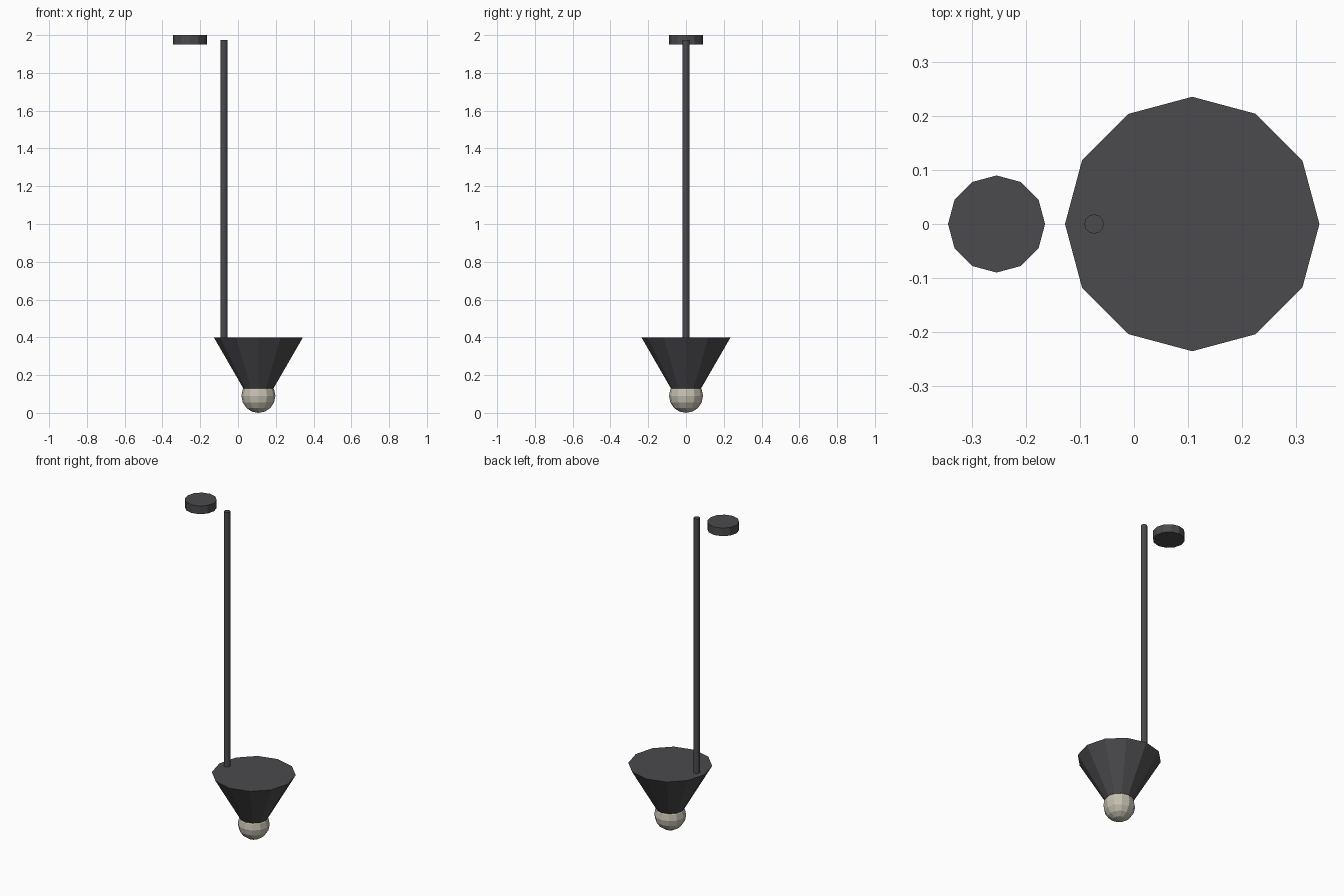
import bpy

if "Cube" in bpy.data.objects:
    bpy.data.objects.remove(bpy.data.objects["Cube"])

SHADE_X = 0.108


def material(name, color):
    mat = bpy.data.materials.new(name)
    mat.diffuse_color = (*color, 1)
    mat.use_nodes = True
    mat.node_tree.nodes["Principled BSDF"].inputs["Base Color"].default_value = mat.diffuse_color
    return mat


def frustum(name, x, z0, z1, r0, r1, sides, mat):
    bpy.ops.mesh.primitive_cone_add(vertices=sides, radius1=r0, radius2=r1,
                                    depth=z1 - z0, location=(x, 0, (z0 + z1) / 2))
    obj = bpy.context.object
    obj.name = name
    obj.data.materials.append(mat)
    return obj


dark = material("dark_metal", (0.07, 0.07, 0.075))
warm = material("warm_glass", (0.55, 0.52, 0.43))

# Ceiling mount, hanging rod and flared shade
frustum("ceiling_mount", -0.255, 1.95, 2.0, 0.09, 0.09, 12, dark)
rod = frustum("hanging_rod", -0.074, 0.40, 1.975, 0.018, 0.018, 12, dark)
frustum("lamp_shade", SHADE_X, 0.13, 0.40, 0.08, 0.236, 12, dark)

# Low-poly bulb peeking out below the shade
bpy.ops.mesh.primitive_uv_sphere_add(segments=12, ring_count=8, radius=0.09,
                                     location=(SHADE_X, 0, 0.09))
bulb = bpy.context.object
bulb.name = "bulb"
bulb.data.materials.append(warm)
